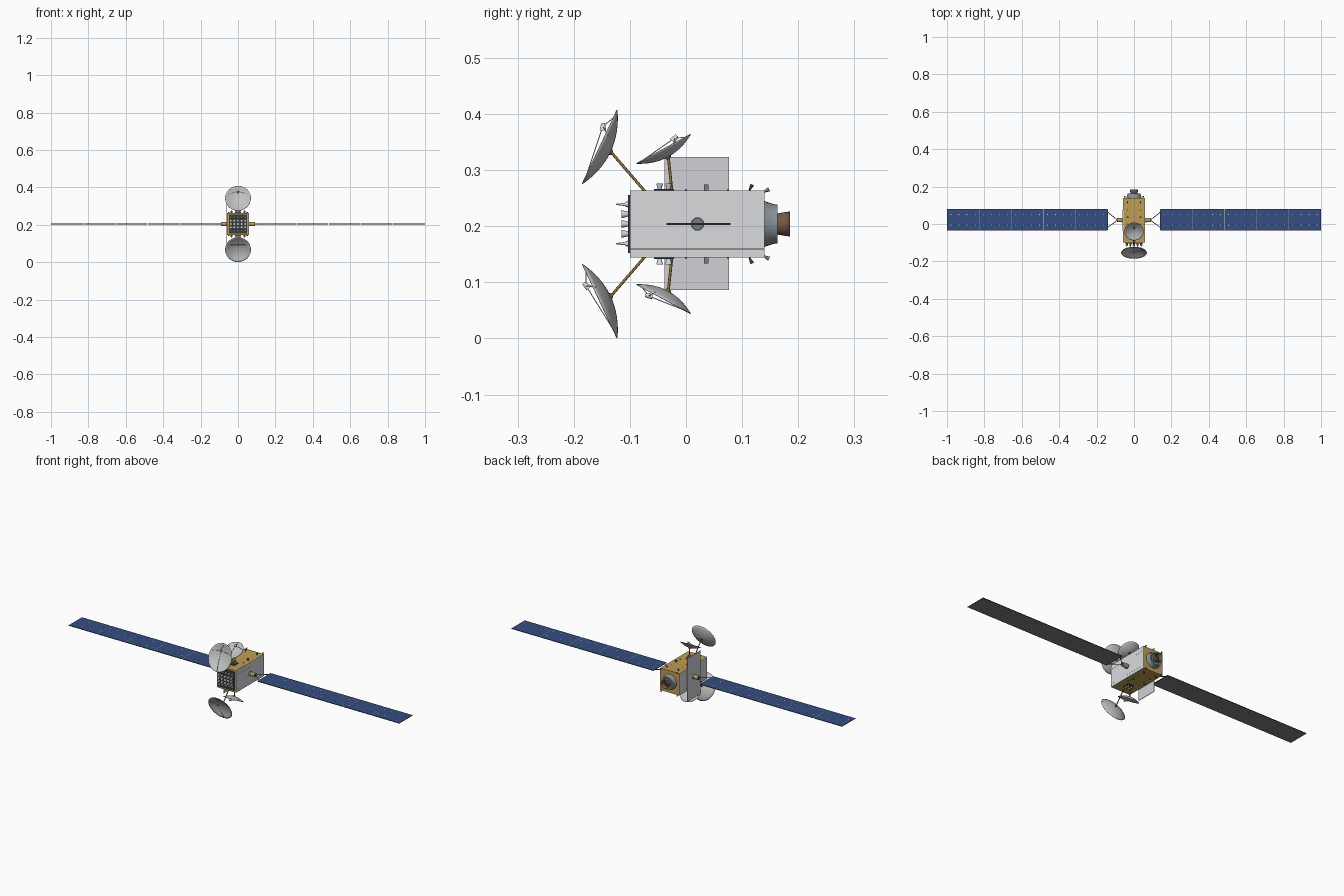
import bpy, bmesh
from math import radians, pi
from mathutils import Vector, Matrix

cube = bpy.data.objects.get("Cube")
if cube:
    bpy.data.objects.remove(cube)


def material(name, r, g, b):
    m = bpy.data.materials.new(name)
    m.use_nodes = True
    m.diffuse_color = (r, g, b, 1)
    m.node_tree.nodes["Principled BSDF"].inputs["Base Color"].default_value = (r, g, b, 1)
    return m


GOLD = material("gold foil", 0.52, 0.34, 0.085)
GREY = material("radiator grey", 0.70, 0.71, 0.73)
PLATE = material("plate grey", 0.63, 0.64, 0.66)
DISH = material("dish grey", 0.53, 0.54, 0.54)
BLUE = material("solar cell blue", 0.033, 0.075, 0.22)
BACK = material("panel back grey", 0.19, 0.205, 0.22)
DARK = material("dark composite", 0.04, 0.045, 0.05)
STEEL = material("steel blue grey", 0.25, 0.29, 0.33)
BROWN = material("nozzle brown", 0.18, 0.10, 0.06)
BRONZE = material("boom bronze", 0.28, 0.17, 0.04)

MID = 0.204      # height of the long axis
WING_Y = 0.0225  # fore-aft centre of the wings


def finish(name, bm, mats, smooth=False):
    mesh = bpy.data.meshes.new(name)
    bm.to_mesh(mesh)
    bm.free()
    for m in mats:
        mesh.materials.append(m)
    ob = bpy.data.objects.new(name, mesh)
    bpy.context.collection.objects.link(ob)
    if smooth:
        bpy.ops.object.select_all(action='DESELECT')
        ob.select_set(True)
        bpy.context.view_layer.objects.active = ob
        bpy.ops.object.shade_smooth_by_angle(angle=radians(40))
    return ob


def box(name, centre, size, *mats, rule=None):
    bm = bmesh.new()
    bmesh.ops.create_cube(bm, size=1, matrix=Matrix.Translation(centre) @ Matrix.Diagonal((*size, 1)))
    if rule:
        bm.normal_update()
        for f in bm.faces:
            f.material_index = rule(f.normal)
    return finish(name, bm, mats)


def cone(name, a, b, r1, r2, mat, sides=12):
    """Round bar or frustum running from point a to point b."""
    a, b = Vector(a), Vector(b)
    d = b - a
    turn = d.to_track_quat('Z', 'Y').to_matrix().to_4x4()
    bm = bmesh.new()
    bmesh.ops.create_cone(bm, cap_ends=True, segments=sides, radius1=r1, radius2=r2, depth=d.length,
                          matrix=Matrix.Translation((a + b) / 2) @ turn)
    return finish(name, bm, [mat], True)


def lathe(name, profile, frame, mat, sides=32, thickness=0):
    """Spin (radius, height) points about the local z of the frame."""
    bm = bmesh.new()
    verts = [bm.verts.new((r, 0, h)) for r, h in profile]
    edges = [bm.edges.new(p) for p in zip(verts, verts[1:])]
    bmesh.ops.spin(bm, geom=verts + edges, cent=(0, 0, 0), axis=(0, 0, 1), angle=2 * pi,
                   steps=sides, use_merge=True)
    bmesh.ops.remove_doubles(bm, verts=bm.verts, dist=1e-5)
    bmesh.ops.recalc_face_normals(bm, faces=bm.faces)
    bm.transform(frame)
    ob = finish(name, bm, [mat], True)
    if thickness:
        mod = ob.modifiers.new("shell", 'SOLIDIFY')
        mod.thickness = thickness
        mod.offset = 0
    return ob


# Bus: foil box with grey side walls split into radiator panels
box("bus", (0, 0.02, MID), (0.11, 0.24, 0.12), GOLD, GREY,
    rule=lambda n: 1 if abs(n.x) > 0.5 else 0)
rows_y = [(-0.1, 0.042), (0.042, 0.09), (0.09, 0.14)]
rows_z = [(-0.06, -0.045), (-0.045, 0.035), (0.035, 0.06)]
for s in (-1, 1):
    for y0, y1 in rows_y:
        for z0, z1 in rows_z:
            box("side_radiator", (s * 0.0565, (y0 + y1) / 2, MID + (z0 + z1) / 2),
                (0.003, y1 - y0 - 0.0003, z1 - z0 - 0.0003), GREY)

# Tall plate on the right side
box("side_plate", (-0.0605, 0.0195, MID + 0.0005), (0.003, 0.115, 0.237), PLATE)

# Solar wings
PANELS, INNER, PITCH = 5, 0.14, 0.172
for s in (-1, 1):
    for i in range(PANELS):
        x = INNER + PITCH * (i + 0.5)
        box("solar_panel", (s * x, WING_Y, 0.204), (PITCH - 0.003, 0.114, 0.003), BACK, BLUE, DARK,
            rule=lambda n: 1 if n.z > 0.5 else 0 if n.z < -0.5 else 2)
        for j in range(4):
            for k in (-1, 1):
                box("panel_stud", (s * (x + PITCH * (j - 1.5) / 4), WING_Y + k * 0.028, 0.2056),
                    (0.0035, 0.0035, 0.0004), GREY)
        if i:
            box("panel_seam", (s * (INNER + PITCH * i), WING_Y, 0.204), (0.003, 0.112, 0.0024), STEEL)
    # Rotary drive and forked yoke
    cone("drive_base", (s * 0.055, 0.0205, MID), (s * 0.066, 0.0205, MID), 0.012, 0.012, STEEL, 20)
    cone("drive_hub", (s * 0.066, 0.0205, MID), (s * 0.088, 0.0205, MID), 0.0105, 0.0105, GOLD, 20)
    cone("drive_cap", (s * 0.088, 0.0205, MID), (s * 0.091, 0.0205, MID), 0.0105, 0.0105, BACK, 20)
    for k in (-1, 1):
        cone("yoke_arm", (s * 0.088, 0.0205, MID), (s * 0.142, WING_Y + k * 0.042, MID),
             0.0018, 0.0018, DARK, 8)
    cone("yoke_bar", (s * 0.141, WING_Y - 0.055, MID), (s * 0.141, WING_Y + 0.055, MID),
         0.0015, 0.0015, DARK, 8)


def dish(name, y, z, tilt, r, depth, foot):
    """Bowl with offset feed, support struts and boom."""
    frame = Matrix.Translation((0, y, z)) @ Matrix.Rotation(radians(tilt), 4, 'X')
    at = lambda *p: frame @ Vector(p)
    curve = [(r * i / 8, depth * ((i / 8) ** 2 - 1)) for i in range(9)]
    stretch = Matrix.Diagonal((0.94, 1, 1, 1))
    lathe(name, curve, frame @ stretch, DISH, 40, 0.0015)
    fy, fz = r * 0.48, r * 0.14
    cone(name + "_feed", at(0, fy - 0.006, fz - 0.003), at(0, fy + 0.006, fz + 0.002),
         0.006, 0.003, GREY)
    for px, py in ((0, -0.95), (-0.82, 0.35), (0.82, 0.35), (0, 0.9)):
        cone(name + "_strut", at(px * r, py * r, -depth * (1 - px * px - py * py)), at(0, fy, fz),
             0.0008, 0.0008, GREY, 6)
    cone(name + "_mount", at(0, 0, -depth - 0.004), at(0, 0, -depth), 0.004, 0.006, BRONZE)
    cone(name + "_boom", foot, at(0, 0, -depth - 0.002), 0.0025, 0.0025, BRONZE, 10)


# Two large and two small reflectors, paired about the long axis
for k, side in ((1, "upper"), (-1, "lower")):
    flip = lambda a: a if k > 0 else 180 - a
    dish("large_dish_" + side, -0.154, MID + k * 0.1375, flip(64.8), 0.073, 0.021,
         (0, -0.073, MID + k * 0.058))
    dish("small_dish_" + side, -0.04, MID + k * 0.134, flip(28.4), 0.0545, 0.016,
         (0, -0.025, MID + k * 0.058))

    # Deck fittings on the upper and lower faces
    deck = MID + k * 0.06
    box("deck_pad", (0, -0.039, deck + k * 0.001), (0.036, 0.036, 0.003), DARK)
    for x in (-0.01, 0.01):
        for y in (-0.047, -0.031):
            cone("deck_horn", (x, y, deck), (x, y, deck + k * 0.012), 0.003, 0.006, GREY)
    for x in (-0.035, 0.035):
        box("deck_sensor", (x, 0.036, deck + k * 0.005), (0.009, 0.008, 0.01), BACK)
        cone("deck_thruster", (x, 0.113, deck), (x, 0.118, deck + k * 0.01), 0.0015, 0.0035, DARK)
        cone("rear_thruster", (x * 1.4, 0.138, deck - k * 0.003), (x * 1.4, 0.148, deck + k * 0.002),
             0.0015, 0.004, BACK)
        for y in (0.0, 0.075):
            box("deck_stud", (x, y, deck + k * 0.0005), (0.004, 0.004, 0.002), DARK)

# Front array: dark plate with rows of open horns and pointed aerials
box("front_panel", (0, -0.101, MID), (0.098, 0.004, 0.104), DARK)
for i in range(5):
    x = (i - 2) * 0.019
    for z in (-0.0175, 0, 0.0175):
        cone("front_horn", (x, -0.102, MID + z), (x, -0.115, MID + z), 0.004, 0.0072, GREY)
    for z in (-0.035, 0.035):
        cone("front_aerial_base", (x, -0.102, MID + z), (x, -0.108, MID + z), 0.0055, 0.0045, GREY)
        cone("front_aerial", (x, -0.108, MID + z), (x, -0.125, MID + z), 0.003, 0.001, GREY)

# Rear adapter ring and main engine, spun about the long axis
rear = Matrix.Translation((0, 0.14, MID)) @ Matrix.Rotation(-pi / 2, 4, 'X')
lathe("adapter_ring", [(0.0, 0.0), (0.041, 0.0), (0.039, 0.005), (0.035, 0.018), (0.035, 0.023),
                       (0.028, 0.023), (0.025, 0.016), (0.0, 0.016)], rear, STEEL)
lathe("engine_nozzle", [(0.012, 0.014), (0.018, 0.022), (0.020, 0.034), (0.0215, 0.045)],
      rear, BROWN, 32, 0.0015)
lathe("engine_throat", [(0.0, 0.024), (0.017, 0.024)], rear, DARK)
